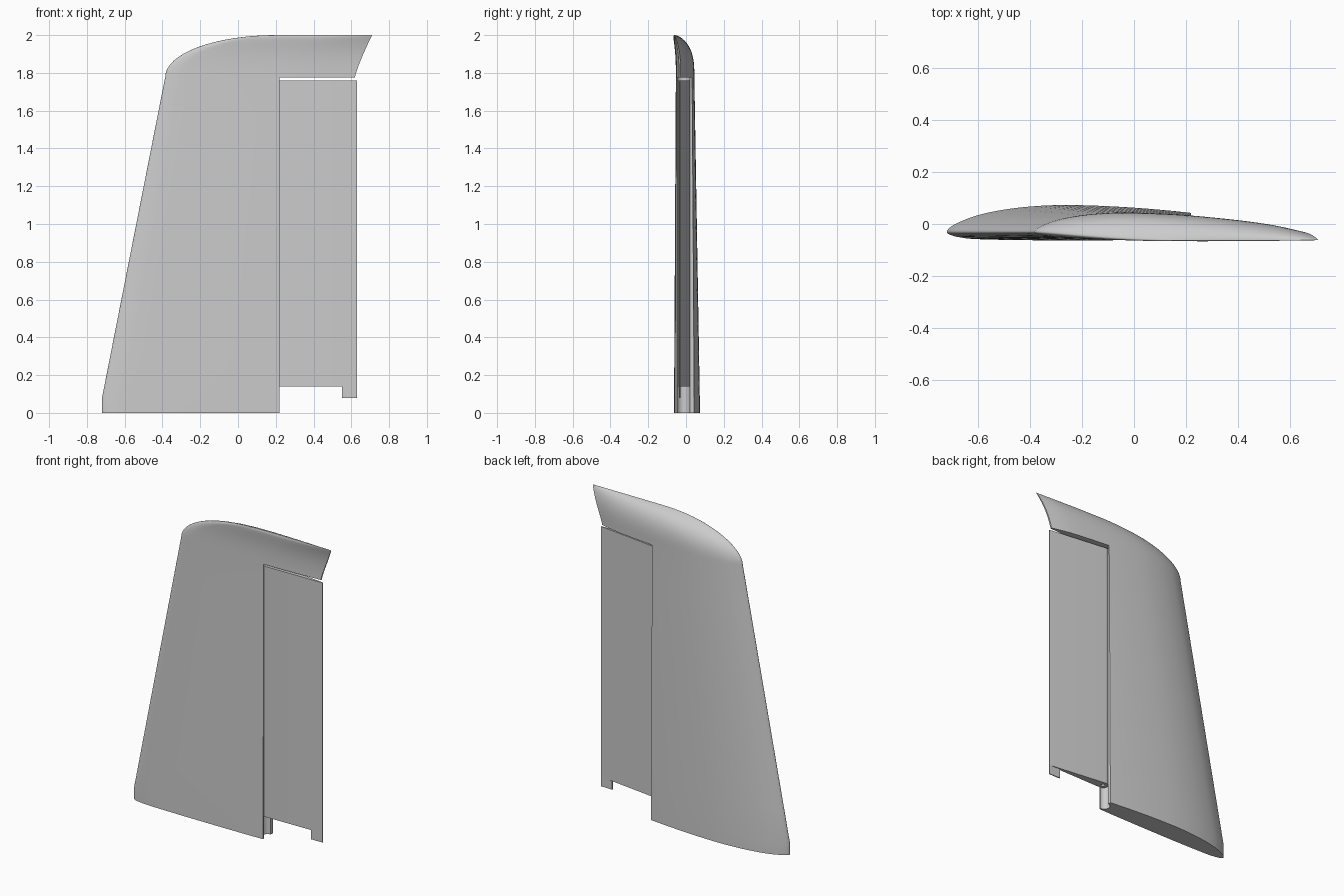
import bpy, math

cube = bpy.data.objects.get("Cube")
if cube:
    bpy.data.objects.remove(cube)

grey = bpy.data.materials.new("light_grey")
grey.use_nodes = True
colour = (0.6, 0.6, 0.6, 1)
grey.diffuse_color = colour
grey.node_tree.nodes["Principled BSDF"].inputs["Base Color"].default_value = colour


def smooth_path(pts, steps=5):
    """Catmull-Rom polyline through an open list of 2D points."""
    p = [pts[0]] + pts + [pts[-1]]
    out = []
    for i in range(1, len(p) - 2):
        a, b, c, d = p[i - 1:i + 3]
        for j in range(steps):
            t = j / steps
            out.append(tuple(
                b[k] + 0.5 * t * (c[k] - a[k] + t * (2 * a[k] - 5 * b[k] + 4 * c[k] - d[k]
                                  + t * (3 * (b[k] - c[k]) + d[k] - a[k]))) for k in (0, 1)))
    return out + [pts[-1]]


def loft(name, rows):
    """Skin closed sections of equal length and cap both ends."""
    n = len(rows[0])
    verts = [v for row in rows for v in row]
    faces = [(r * n + i, r * n + (i + 1) % n, (r + 1) * n + (i + 1) % n, (r + 1) * n + i)
             for r in range(len(rows) - 1) for i in range(n)]
    faces.append(tuple(reversed(range(n))))
    faces.append(tuple(range(len(verts) - n, len(verts))))
    mesh = bpy.data.meshes.new(name)
    mesh.from_pydata(verts, [], faces)
    mesh.materials.append(grey)
    ob = bpy.data.objects.new(name, mesh)
    bpy.context.collection.objects.link(ob)
    return ob


def prism(name, outline, z0, z1):
    return loft(name, [[(x, y, z) for x, y in outline] for z in (z0, z1)])


def arc(cx, cy, r, a0, a1, n=16):
    return [(cx + r * math.cos(math.radians(a0 + (a1 - a0) * i / n)),
             cy + r * math.sin(math.radians(a0 + (a1 - a0) * i / n))) for i in range(n + 1)]


def select(ob):
    bpy.ops.object.select_all(action='DESELECT')
    ob.select_set(True)
    bpy.context.view_layer.objects.active = ob


def cut(ob, cutter):
    cutter.hide_render = True
    mod = ob.modifiers.new("cut", 'BOOLEAN')
    mod.operation, mod.solver, mod.object = 'DIFFERENCE', 'EXACT', cutter
    select(ob)
    bpy.ops.object.modifier_apply(modifier=mod.name)
    bpy.data.objects.remove(cutter)


# Cambered section: chord fraction, offset from the pivot line
PIVOT = -0.03
section = smooth_path([
    (1, 0.003), (0.87, 0.043), (0.68, 0.076), (0.5, 0.096), (0.33, 0.103), (0.2, 0.092),
    (0.1, 0.068), (0.04, 0.04), (0.01, 0.018), (0, 0), (0.01, -0.012), (0.04, -0.022),
    (0.1, -0.029), (0.3, -0.033), (0.6, -0.031), (0.8, -0.023), (1, -0.01)])

# Fin: straight root, tapered panel, rolled tip swept to one side
TIP = 1.78
stations = [(0, -0.72, 0.62, 1, 0), (0.08, -0.72, 0.62, 1, 0)]
for i in range(1, 9):
    t = i / 8
    stations.append((0.08 + 1.7 * t, -0.72 + 0.335 * t, 0.62, 1 - 0.28 * t, 0))
for i in range(1, 17):
    a = math.radians(90 * i / 16)
    s = math.sin(a)
    stations.append((TIP + 0.22 * s, 0.2 - 0.585 * math.cos(a), 0.62 + 0.09 * s ** 1.2,
                     0.72 * max(0.04, math.sqrt(1 - s ** 3)), -0.032 * s ** 3))
fin = loft("fin", [[(x0 + (x1 - x0) * t, PIVOT + dy + k * y, z) for t, y in section]
                   for z, x0, x1, k, dy in stations])

# Bay behind the fin, with a hollow hinge channel
bay = [(0.22, -0.3), (0.9, -0.3), (0.9, 0.3), (0.22, 0.3)] + arc(0.22, -0.014, 0.034, 90, 270)
cut(fin, prism("bay_cutter", bay, -0.1, 1.775))

# Rudder: round nose tapering to a thin trailing edge
nose = arc(0.23, -0.013, 0.031, 80, 270)
rudder = prism("rudder", nose + [(0.63, -0.038), (0.63, -0.033)], 0.14, 1.76)
cut(rudder, prism("hinge_hole_cutter", arc(0.232, -0.013, 0.012, 0, 345, 23), 0.1, 0.2))

# Small tab under the rudder's trailing edge
tab = prism("rudder_tab", [(0.55, -0.038), (0.63, -0.038), (0.63, -0.033), (0.55, -0.03)], 0.08, 0.145)

for ob in (fin, rudder, tab):
    select(ob)
    bpy.ops.object.mode_set(mode='EDIT')
    bpy.ops.mesh.select_all(action='SELECT')
    bpy.ops.mesh.normals_make_consistent(inside=False)
    bpy.ops.object.mode_set(mode='OBJECT')
    bpy.ops.object.shade_smooth_by_angle(angle=math.radians(35))
